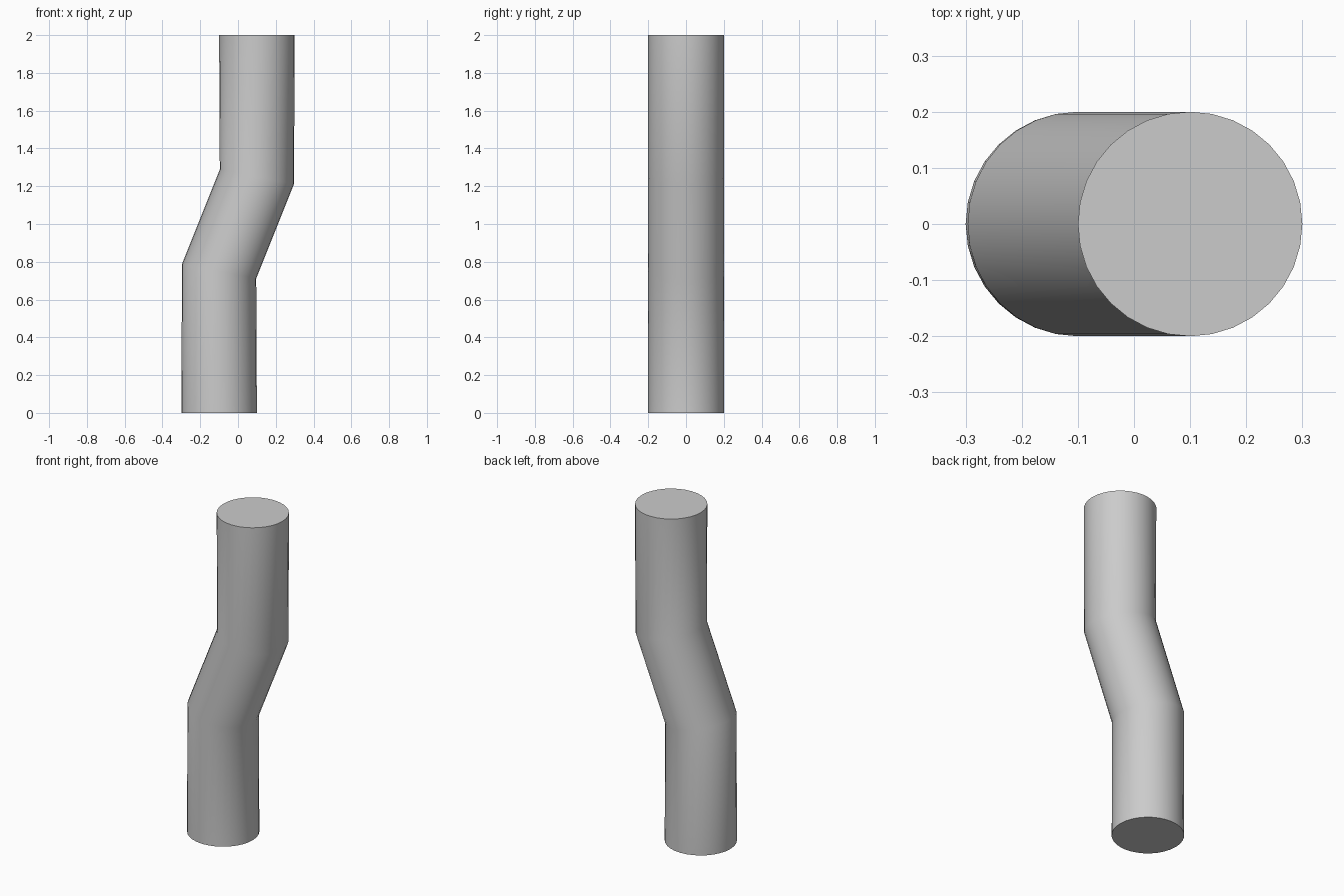
import bpy, bmesh
from math import cos, sin, pi, atan2

if "Cube" in bpy.data.objects:
    bpy.data.objects.remove(bpy.data.objects["Cube"])

SIDES, RADIUS = 32, 0.2
bend = atan2(0.2, 0.5) / 2  # rings at the two bends tilt by half the bend angle

# Centre x, centre z and tilt of each ring along the pipe
rings = [(-0.1, 0, 0), (-0.1, 0.75, bend), (0.1, 1.25, bend), (0.1, 2, 0)]

# Offset pipe: rings bridged into walls, closed at both ends
bm = bmesh.new()
loops = []
for cx, cz, tilt in rings:
    loop = []
    for i in range(SIDES):
        a = 2 * pi * i / SIDES
        u, v = RADIUS * cos(a), RADIUS * sin(a)
        loop.append(bm.verts.new((cx + u * cos(tilt), v, cz - u * sin(tilt))))
    loops.append(loop)

for lo, hi in zip(loops, loops[1:]):
    for i in range(SIDES):
        j = (i + 1) % SIDES
        bm.faces.new((lo[i], lo[j], hi[j], hi[i]))
bm.faces.new(loops[0][::-1])
bm.faces.new(loops[-1])

mesh = bpy.data.meshes.new("offset_pipe")
bm.to_mesh(mesh)
bm.free()
pipe = bpy.data.objects.new("offset_pipe", mesh)
bpy.context.collection.objects.link(pipe)

# Smooth walls, crisp end caps
bpy.context.view_layer.objects.active = pipe
pipe.select_set(True)
bpy.ops.object.shade_smooth_by_angle(angle=pi / 6)
